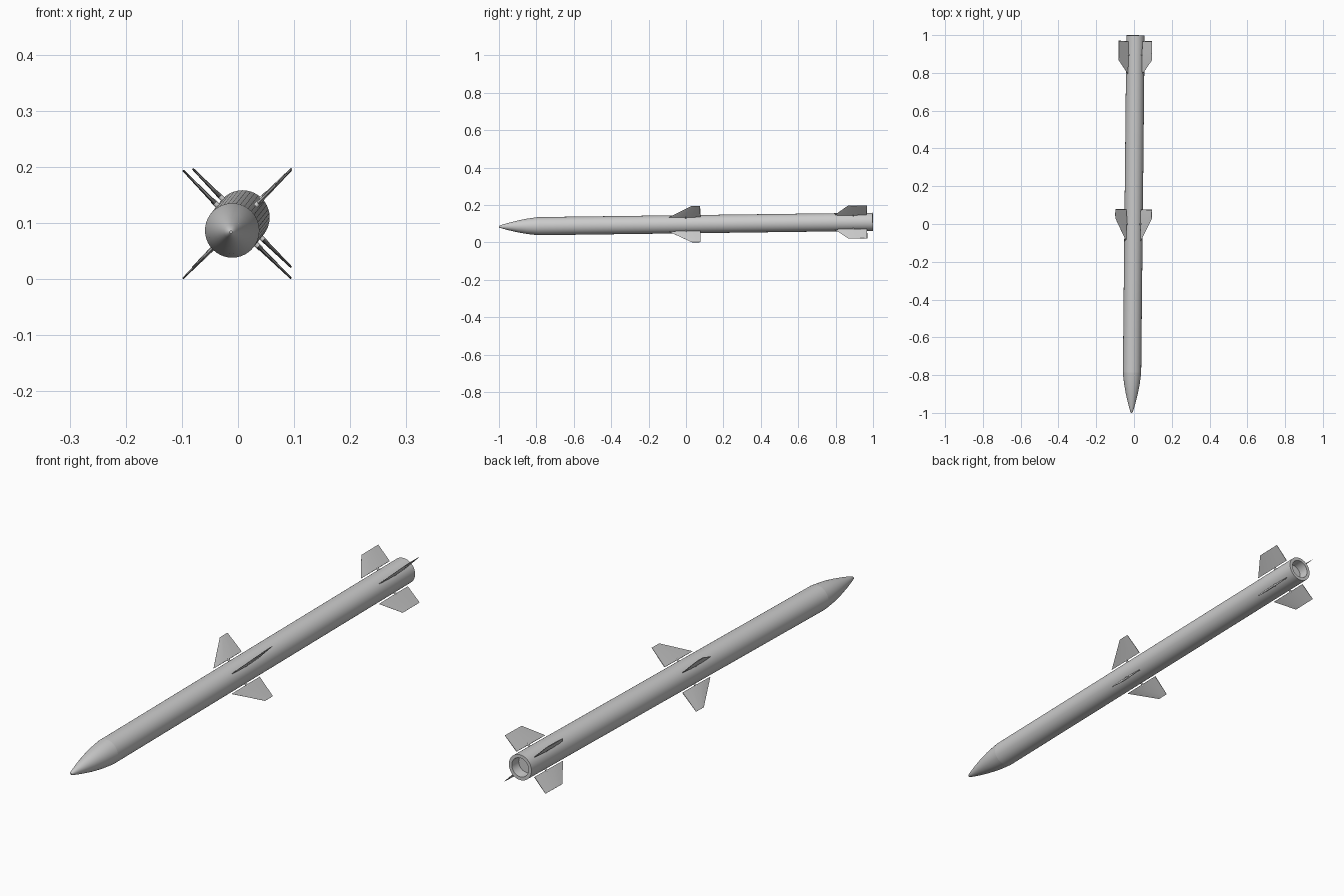
import bpy, bmesh
from math import pi, sin, cos, radians
from mathutils import Matrix, Vector

if "Cube" in bpy.data.objects:
    bpy.data.objects.remove(bpy.data.objects["Cube"])

# The whole body is slightly tilted: everything is built along +Y, then placed
AXIS = Vector((0.0103, 1.0, 0.0130)).normalized()
PLACE = Matrix.Translation((-0.0023, 0, 0.0972)) @ \
    Vector((0, 1, 0)).rotation_difference(AXIS).to_matrix().to_4x4()
SIDES = 40


def add_object(name, bm, matrix, angle=30):
    bmesh.ops.recalc_face_normals(bm, faces=bm.faces)
    mesh = bpy.data.meshes.new(name)
    bm.to_mesh(mesh)
    bm.free()
    obj = bpy.data.objects.new(name, mesh)
    bpy.context.collection.objects.link(obj)
    obj.matrix_world = matrix
    bpy.ops.object.select_all(action='DESELECT')
    bpy.context.view_layer.objects.active = obj
    obj.select_set(True)
    bpy.ops.object.shade_smooth_by_angle(angle=radians(angle))
    return obj


def bridge(bm, rings):
    for a, b in zip(rings, rings[1:]):
        n = len(a)
        for i in range(n):
            j = (i + 1) % n
            bm.faces.new((a[i], a[j], b[j], b[i]))
    bm.faces.new(rings[0])
    bm.faces.new(rings[-1])


def lathe(name, profile):
    """Turn (radius, y) points around the Y axis, capped at both ends."""
    bm = bmesh.new()
    rings = [[bm.verts.new((r * cos(2 * pi * i / SIDES), y, r * sin(2 * pi * i / SIDES)))
              for i in range(SIDES)] for r, y in profile]
    bridge(bm, rings)
    return add_object(name, bm, PLACE)


def fin(name, root, tip, angle):
    """Lens-section fin; root and tip are (radius, lead y, trail y, thickness)."""
    bm = bmesh.new()
    section = [(0, 0.08), (0.12, 0.55), (0.35, 1), (0.7, 1), (1, 0.4)]
    loop = section + [(c, -t) for c, t in reversed(section)]
    rings = [[bm.verts.new((r, y0 + c * (y1 - y0), t * thick / 2)) for c, t in loop]
             for r, y0, y1, thick in (root, tip)]
    bridge(bm, rings)
    add_object(name, bm, PLACE @ Matrix.Rotation(angle, 4, 'Y'), 20)


def fin_shaft(name, y, angle):
    """Short pivot pin joining a fin to the body across the gap."""
    bm = bmesh.new()
    bmesh.ops.create_cone(bm, cap_ends=True, segments=16, radius1=0.0045,
                          radius2=0.0045, depth=0.02,
                          matrix=Matrix.Translation((0.051, y, 0)) @ Matrix.Rotation(pi / 2, 4, 'Y'))
    add_object(name, bm, PLACE @ Matrix.Rotation(angle, 4, 'Y'))


# Pointed nose
lathe("nose_cone", [(0.0025, -1.0), (0.006, -0.996), (0.0125, -0.975), (0.0195, -0.95),
                    (0.0315, -0.90), (0.041, -0.85), (0.0460, -0.81), (0.0485, -0.785)])

# Long tube with a recessed exhaust opening at the tail
lathe("body_tube", [(0.0485, -0.785), (0.0485, 0.999), (0.036, 0.999), (0.034, 0.96)])

# Four mid wings and four tail fins in an X arrangement
for k in range(4):
    a = pi / 4 + k * pi / 2
    fin(f"mid_wing_{k + 1}", (0.0545, -0.09, 0.078, 0.007), (0.1365, 0.03, 0.076, 0.003), a)
    fin_shaft(f"mid_wing_shaft_{k + 1}", 0.0, a)
    fin(f"tail_fin_{k + 1}", (0.0545, 0.795, 0.967, 0.007), (0.1245, 0.868, 0.969, 0.003), a)
    fin_shaft(f"tail_fin_shaft_{k + 1}", 0.895, a)
